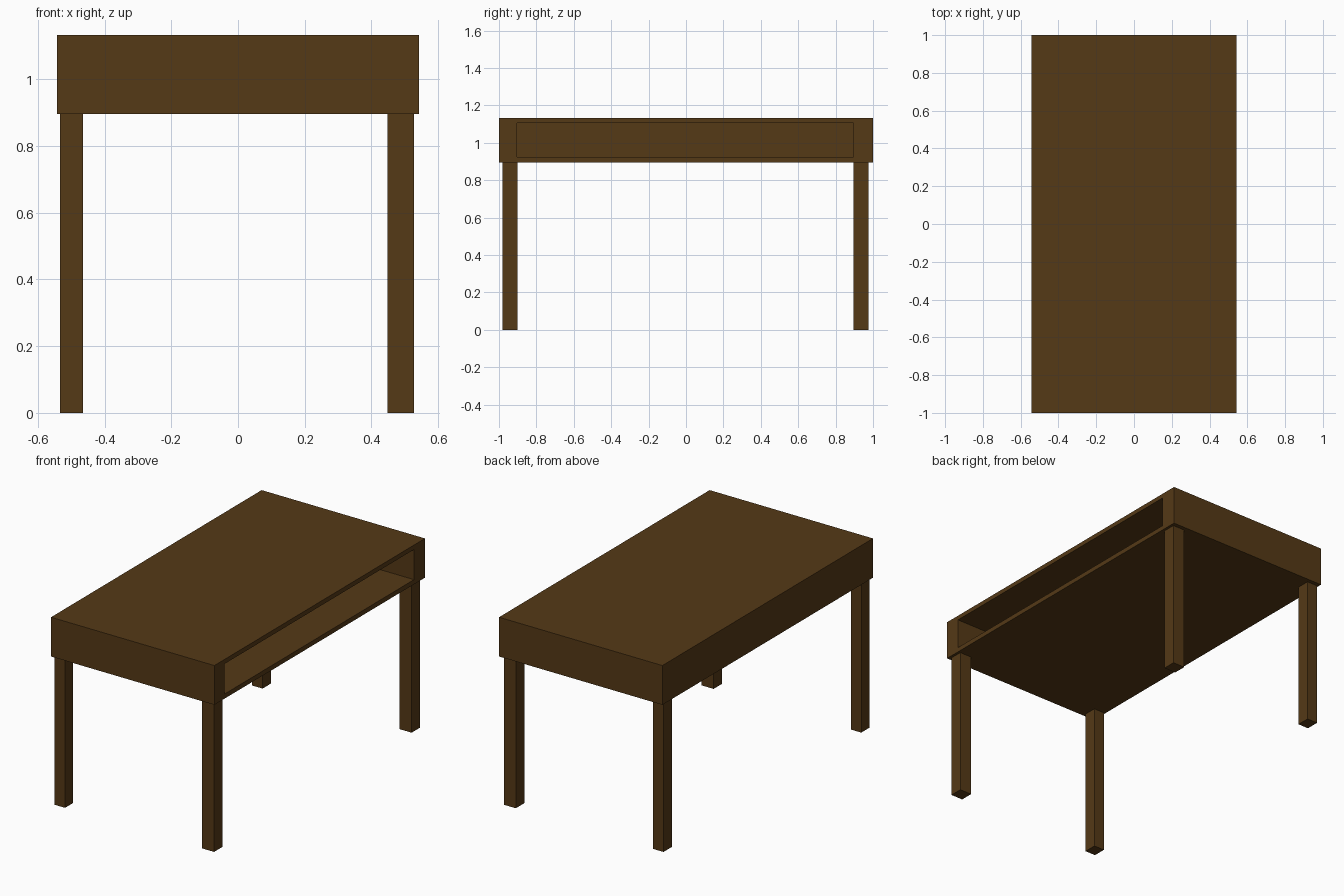
import bpy

if "Cube" in bpy.data.objects:
    bpy.data.objects.remove(bpy.data.objects["Cube"])

wood = bpy.data.materials.new("dark_wood")
wood.diffuse_color = (0.09, 0.041, 0.008, 1)
wood.use_nodes = True
wood.node_tree.nodes["Principled BSDF"].inputs["Base Color"].default_value = wood.diffuse_color


def box(name, x, y, z):
    """Axis-aligned box from (min, max) ranges."""
    lo, hi = zip(x, y, z)
    verts = [(a, b, c) for a in x for b in y for c in z]
    faces = [(0, 1, 3, 2), (4, 6, 7, 5), (0, 4, 5, 1),
             (2, 3, 7, 6), (0, 2, 6, 4), (1, 5, 7, 3)]
    mesh = bpy.data.meshes.new(name)
    mesh.from_pydata(verts, [], faces)
    mesh.materials.append(wood)
    obj = bpy.data.objects.new(name, mesh)
    bpy.context.collection.objects.link(obj)
    return obj


# Table body with a deep storage recess open on the right side
body = box("table_body", (-0.543, 0.543), (-1, 1), (0.896, 1.132))
cutter = box("recess_cutter", (-0.45, 0.7), (-0.904, 0.896), (0.924, 1.105))
cutter.hide_render = True
cutter.hide_set(True)
cut = body.modifiers.new("recess", 'BOOLEAN')
cut.operation = 'DIFFERENCE'
cut.solver = 'EXACT'
cut.object = cutter

# Four square legs, slightly inset from the corners
for side, x in (("left", (-0.534, -0.464)), ("right", (0.448, 0.527))):
    for end, y in (("front", (-0.98, -0.902)), ("back", (0.896, 0.976))):
        box(f"{end}_{side}_leg", x, y, (0, 0.896))
